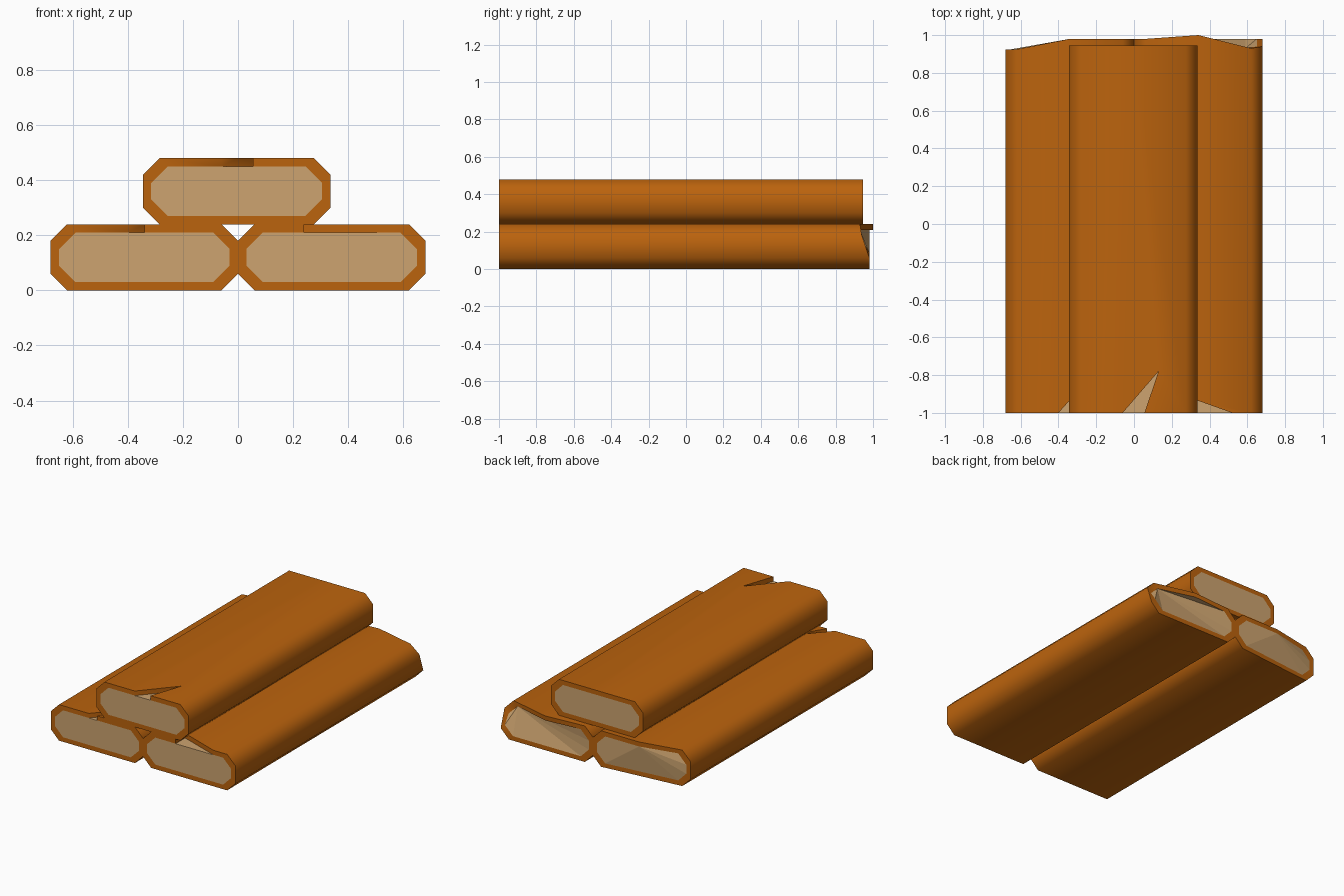
import bpy, bmesh, math

if "Cube" in bpy.data.objects:
    bpy.data.objects.remove(bpy.data.objects["Cube"])


def material(name, rgb):
    m = bpy.data.materials.new(name)
    m.diffuse_color = (*rgb, 1)
    m.use_nodes = True
    m.node_tree.nodes["Principled BSDF"].inputs["Base Color"].default_value = m.diffuse_color
    return m


BARK = material("orange_bark", (0.50, 0.125, 0.004))
WOOD = material("pale_wood", (0.61, 0.37, 0.16))


def profile(w, h, c):
    """Flat octagon with an extra point in the middle of the top; counter-clockwise from bottom left."""
    return [(-w + c, -h), (w - c, -h), (w, -h + c), (w, h - c), (w - c, h),
            (0, h), (-w + c, h), (-w, h - c), (-w, -h + c)]


def make_object(name, bm):
    bmesh.ops.recalc_face_normals(bm, faces=bm.faces)
    me = bpy.data.meshes.new(name)
    bm.to_mesh(me)
    bm.free()
    ob = bpy.data.objects.new(name, me)
    bpy.context.collection.objects.link(ob)
    me.materials.append(BARK)
    me.materials.append(WOOD)
    return ob


def log(name, cx, cz, back, notch, fan=4):
    outer, inner = profile(0.34, 0.12, 0.06), profile(0.31, 0.09, 0.06)
    n = len(outer)
    bm = bmesh.new()

    def ring(pts, ys):
        return [bm.verts.new((cx + x, y, cz + z)) for (x, z), y in zip(pts, ys)]

    front = [-1.0] * n
    rings = [ring(inner, front), ring(outer, front), ring(outer, back), ring(inner, back)]
    # bark sides and end rims
    for a, b in zip(rings, rings[1:]):
        for i in range(n):
            j = (i + 1) % n
            bm.faces.new((a[i], a[j], b[j], b[i]))
    # pale cut ends, fanned so that uneven ends fold cleanly
    bm.faces.new(rings[0]).material_index = 1
    r = rings[3]
    for k in range(1, n - 1):
        f = bm.faces.new((r[fan], r[(fan + k) % n], r[(fan + k + 1) % n]))
        f.material_index = 1
    ob = make_object(name, bm)

    # splinter notch: wedge cut through the bark, pale floor
    (x0, x1, ax, ay) = notch
    s = 0.2 / (ay + 1)
    tri = [(x0 - (ax - x0) * s, -1.2), (x1 - (ax - x1) * s, -1.2), (ax, ay)]
    bm = bmesh.new()
    lo = [bm.verts.new((x, y, cz + 0.0893)) for x, y in tri]
    hi = [bm.verts.new((x, y, cz + 0.17)) for x, y in tri]
    bm.faces.new(lo).material_index = 1
    bm.faces.new(hi)
    for i in range(3):
        j = (i + 1) % 3
        bm.faces.new((lo[i], lo[j], hi[j], hi[i]))
    cutter = make_object(name + "_notch_cutter", bm)
    cutter.hide_render = True

    bpy.ops.object.select_all(action='DESELECT')
    ob.select_set(True)
    bpy.context.view_layer.objects.active = ob
    mod = ob.modifiers.new("notch", 'BOOLEAN')
    mod.operation = 'DIFFERENCE'
    mod.solver = 'EXACT'
    mod.object = cutter
    bpy.ops.object.modifier_apply(modifier=mod.name)
    bpy.data.objects.remove(cutter)
    bpy.ops.object.shade_smooth_by_angle(angle=math.radians(50))
    # keep the cut ends and notch floors flat
    for p in ob.data.polygons:
        if p.material_index == 1:
            p.use_smooth = False
    return ob


# back-end y per profile point
log("lower_left_log", -0.34, 0.12,
    [0.925, 0.98, 0.98, 0.98, 0.98, 0.98, 0.925, 0.925, 0.925],
    (-0.40, -0.34, -0.22, -0.80), fan=5)
log("lower_right_log", 0.34, 0.12,
    [0.98, 0.98, 0.98, 0.94, 0.93, 1.0, 0.98, 0.98, 0.98],
    (0.24, 0.52, 0.24, -0.90))
log("upper_log", -0.005, 0.36, [0.945] * 9, (-0.06, 0.055, 0.13, -0.78))
